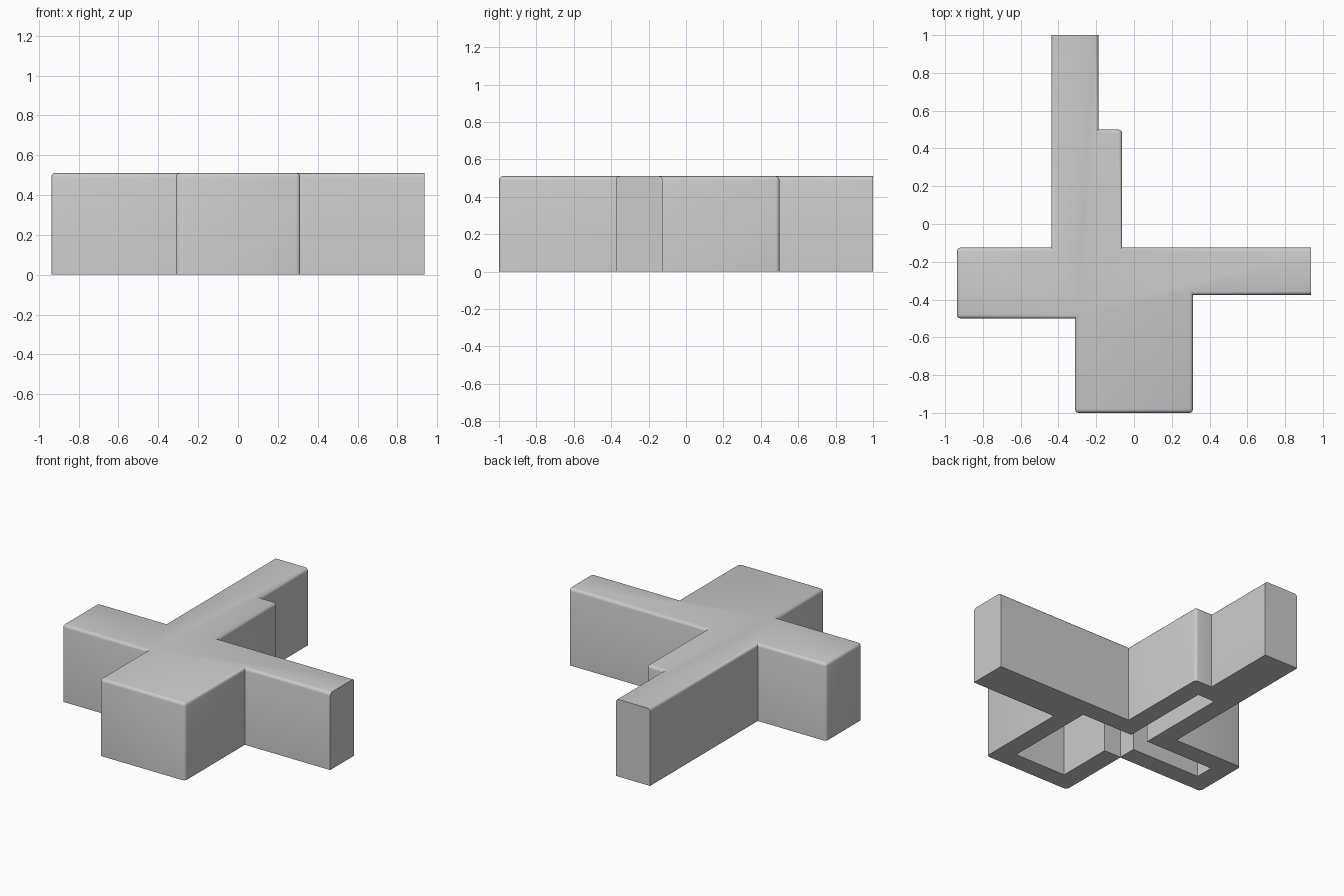
import bpy, bmesh, math

if "Cube" in bpy.data.objects:
    bpy.data.objects.remove(bpy.data.objects["Cube"])

H = 0.51          # overall height
CEILING = 0.385   # top of the hollow underneath
R = 0.02          # edge rounding


def prism(name, outline, z0, z1):
    """Vertical extrusion of a counter-clockwise outline."""
    mesh = bpy.data.meshes.new(name)
    bm = bmesh.new()
    base = bm.faces.new([bm.verts.new((x, y, z0)) for x, y in outline])
    ext = bmesh.ops.extrude_face_region(bm, geom=[base])
    for v in ext["geom"]:
        if isinstance(v, bmesh.types.BMVert):
            v.co.z = z1
    bmesh.ops.recalc_face_normals(bm, faces=bm.faces)
    bm.to_mesh(mesh)
    bm.free()
    ob = bpy.data.objects.new(name, mesh)
    bpy.context.collection.objects.link(ob)
    return ob


# Cross-shaped block with four arms of different widths
outer = [(-.3125, -1), (.3125, -1), (.3125, -.375), (.9375, -.375),
         (.9375, -.125), (-.0625, -.125), (-.0625, .5), (-.1875, .5),
         (-.1875, 1), (-.4375, 1), (-.4375, -.125), (-.9375, -.125),
         (-.9375, -.5), (-.3125, -.5)]
block = prism("cross_block", outer, 0, H)

# Round the top rim and the outer corners; the right and back ends stay square
rounded = [(-.3125, -1), (.3125, -1), (-.0625, .5), (-.9375, -.125), (-.9375, -.5)]
bm = bmesh.new()
bm.from_mesh(block.data)
edges = []
for e in bm.edges:
    a, b = e.verts[0].co, e.verts[1].co
    m = (a + b) / 2
    top_rim = m.z > H - .001 and m.x < .93 and m.y < .99
    corner = abs(a.z - b.z) > .1 and any(
        math.hypot(m.x - x, m.y - y) < .001 for x, y in rounded)
    if top_rim or corner:
        edges.append(e)
bmesh.ops.bevel(bm, geom=edges, offset=R, offset_type='OFFSET', segments=3,
                profile=0.5, affect='EDGES', clamp_overlap=True)
bm.to_mesh(block.data)
bm.free()

# Hollow underside, leaving walls one eighth of a unit thick
inner = [(-.1875, -.875), (.1875, -.875), (.1875, -.25), (-.1875, -.25),
         (-.1875, .375), (-.3125, .375), (-.3125, -.25), (-.8125, -.25),
         (-.8125, -.375), (-.31, -.375), (-.31, -.497), (-.1875, -.497)]
cutter = prism("hollow_cutter", inner, -.1, CEILING)
cutter.hide_render = True

mod = block.modifiers.new("hollow", 'BOOLEAN')
mod.operation = 'DIFFERENCE'
mod.solver = 'EXACT'
mod.object = cutter
bpy.context.view_layer.objects.active = block
block.select_set(True)
bpy.ops.object.modifier_apply(modifier=mod.name)
bpy.data.objects.remove(cutter, do_unlink=True)

bpy.ops.object.shade_smooth_by_angle(angle=math.radians(35))
